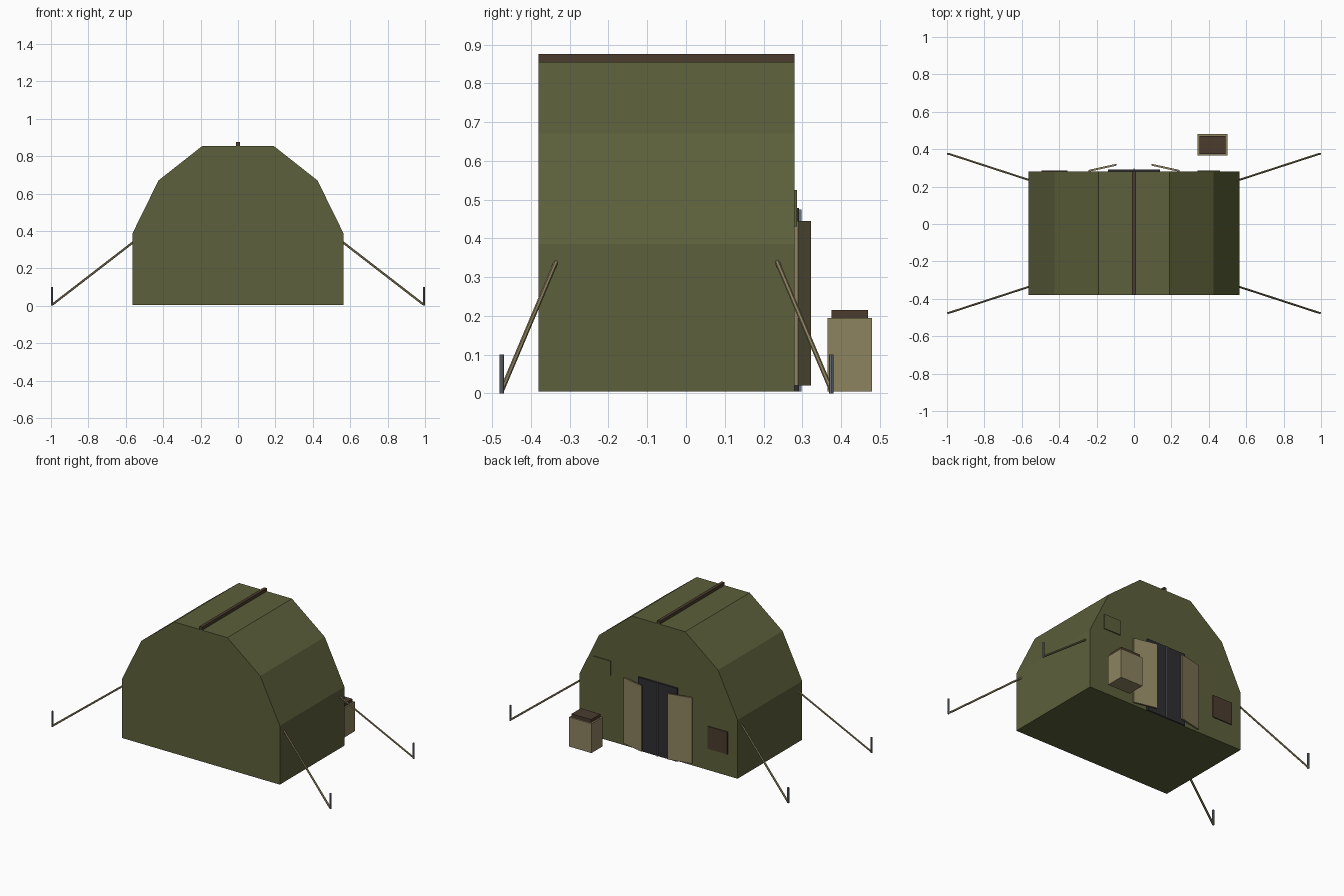
import bpy
import bmesh
from math import atan2, hypot
from mathutils import Vector

cube = bpy.data.objects.get("Cube")
if cube:
    bpy.data.objects.remove(cube, do_unlink=True)


def material(name, r, g, b):
    m = bpy.data.materials.new(name)
    m.use_nodes = True
    m.diffuse_color = (r, g, b, 1)
    bsdf = next(n for n in m.node_tree.nodes if n.type == 'BSDF_PRINCIPLED')
    bsdf.inputs["Base Color"].default_value = (r, g, b, 1)
    bsdf.inputs["Roughness"].default_value = 0.9
    return m


CANVAS = material("olive canvas", 0.107, 0.116, 0.043)
TAN = material("tan cloth", 0.27, 0.227, 0.117)
BROWN = material("dark brown", 0.069, 0.045, 0.028)
METAL = material("grey metal", 0.156, 0.17, 0.195)
DARK = material("dark doorway", 0.028, 0.028, 0.034)


def finish(name, bm, mat):
    bmesh.ops.recalc_face_normals(bm, faces=bm.faces)
    mesh = bpy.data.meshes.new(name)
    bm.to_mesh(mesh)
    bm.free()
    mesh.materials.append(mat)
    ob = bpy.data.objects.new(name, mesh)
    bpy.context.collection.objects.link(ob)
    return ob


def box(name, x, y, z, mat):
    """Box from the (low, high) range on each axis."""
    bm = bmesh.new()
    bmesh.ops.create_cube(bm, size=1)
    for v in bm.verts:
        v.co = [(lo + hi) / 2 + c * (hi - lo) for c, (lo, hi) in zip(v.co, (x, y, z))]
    return finish(name, bm, mat)


def rod(name, start, end, radius, sides, mat):
    """Straight cylinder between two points."""
    start, end = Vector(start), Vector(end)
    axis = end - start
    bm = bmesh.new()
    bmesh.ops.create_cone(bm, cap_ends=True, segments=sides, radius1=radius,
                          radius2=radius, depth=axis.length)
    turn = axis.to_track_quat('Z', 'Y')
    for v in bm.verts:
        v.co = turn @ v.co + (start + end) / 2
    return finish(name, bm, mat)


# Tent body: faceted arch profile extruded front to back
FRONT, BACK = -0.38, 0.28
half = [(0.565, 0.005), (0.565, 0.385), (0.425, 0.67), (0.19, 0.855)]
outline = half + [(-x, z) for x, z in reversed(half)]
bm = bmesh.new()
end = bm.faces.new([bm.verts.new((x, FRONT, z)) for x, z in outline])
side = bmesh.ops.extrude_face_region(bm, geom=[end], use_keep_orig=True)
for v in side["geom"]:
    if isinstance(v, bmesh.types.BMVert):
        v.co.y = BACK
finish("tent_body", bm, CANVAS)

# Ridge strip
box("ridge_strip", (-0.01, 0.01), (FRONT, BACK), (0.85, 0.875), BROWN)

# Doorway and zipper
box("doorway", (-0.14, 0.14), (BACK - 0.01, 0.291), (0.005, 0.478), DARK)
box("door_zipper", (-0.004, 0.004), (0.285, 0.298), (0.005, 0.475), METAL)

# Door flaps, standing slightly open
for s, label in ((1, "left"), (-1, "right")):
    outer, inner = Vector((s * 0.243, 0.284)), Vector((s * 0.093, 0.317))
    d = inner - outer
    mid = (inner + outer) / 2
    w = hypot(d.x, d.y) / 2
    flap = box("door_flap_" + label, (-w, w), (-0.005, 0.005), (0.02, 0.445), TAN)
    flap.location = (mid.x, mid.y, 0)
    flap.rotation_euler.z = atan2(d.y, d.x)

# Patches on the door wall
box("wall_patch", (-0.495, -0.355), (BACK - 0.01, 0.286), (0.145, 0.29), BROWN)
box("vent_flap", (0.34, 0.46), (BACK - 0.01, 0.286), (0.43, 0.525), CANVAS)

# Guy ropes and stakes
for s, label in ((1, "left"), (-1, "right")):
    for place, y_wall, y_stake in (("front", -0.335, -0.475), ("back", 0.235, 0.375)):
        tag = place + "_" + label
        rod("guy_rope_" + tag, (s * 0.56, y_wall, 0.34), (s * 0.99, y_stake, 0.008),
            0.006, 6, TAN)
        rod("stake_" + tag, (s * 0.994, y_stake, 0), (s * 0.994, y_stake, 0.1),
            0.006, 8, METAL)

# Supply crate
box("crate", (0.34, 0.50), (0.365, 0.48), (0.005, 0.195), TAN)
box("crate_lid", (0.35, 0.49), (0.375, 0.47), (0.19, 0.215), BROWN)
